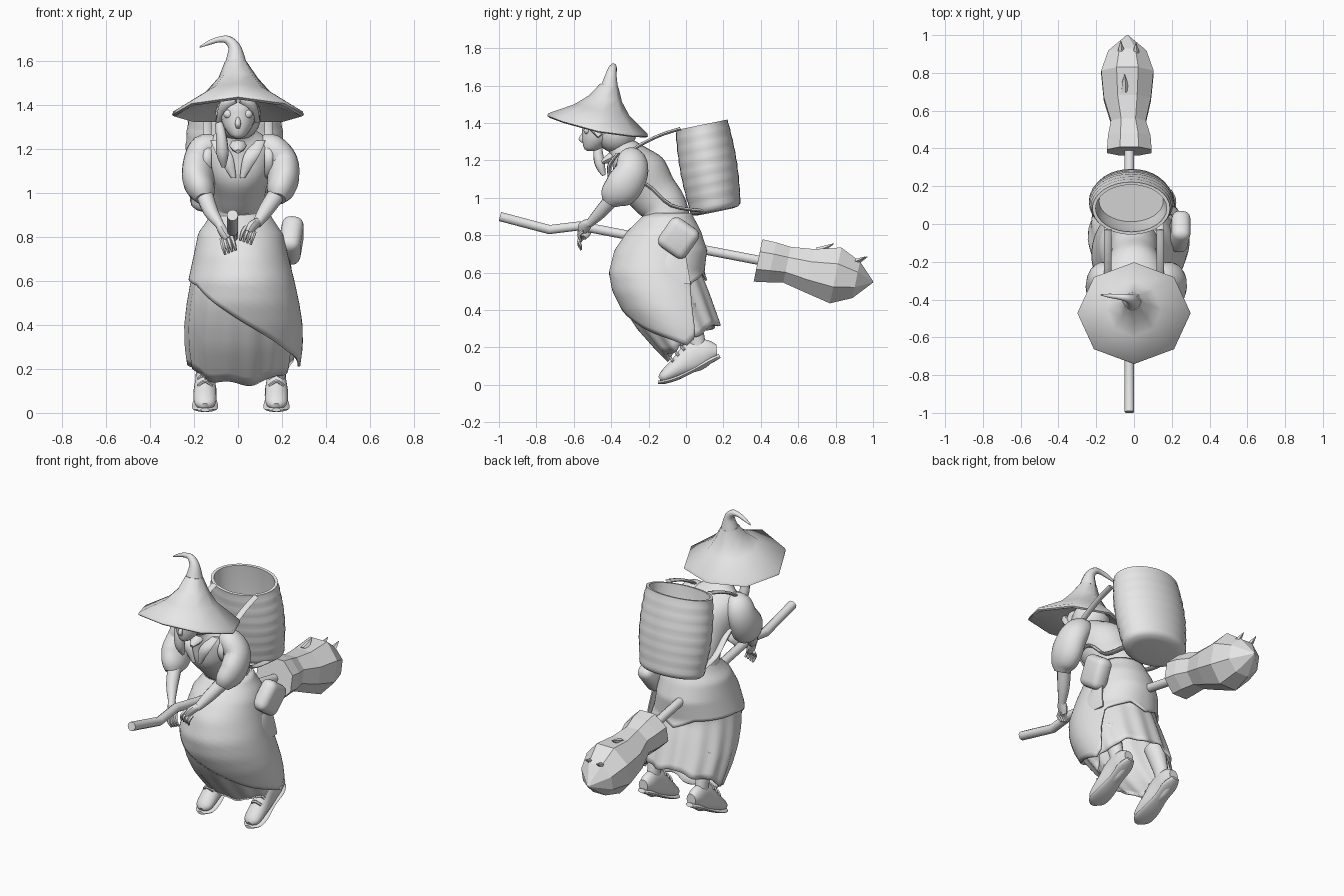
import bpy, bmesh
from math import sin, cos, pi, radians
from mathutils import Vector, Matrix

cube = bpy.data.objects.get("Cube")
if cube:
    bpy.data.objects.remove(cube)

clay = bpy.data.materials.new("light_grey")
clay.use_nodes = True
clay.diffuse_color = (0.8, 0.8, 0.8, 1)
clay.node_tree.nodes["Principled BSDF"].inputs["Base Color"].default_value = clay.diffuse_color
SIDES = (("right", -1), ("left", 1))


def finish(name, bm, angle=45):
    """Turn a bmesh into a shaded, coloured object."""
    bmesh.ops.recalc_face_normals(bm, faces=bm.faces)
    mesh = bpy.data.meshes.new(name)
    bm.to_mesh(mesh)
    bm.free()
    if angle:
        mesh.shade_smooth()
        mesh.set_sharp_from_angle(angle=radians(angle))
    mesh.materials.append(clay)
    obj = bpy.data.objects.new(name, mesh)
    bpy.context.collection.objects.link(obj)
    return obj


def skin(name, loops, caps=True, angle=45):
    """Bridge equal rings of points into one surface."""
    bm = bmesh.new()
    rows = [[bm.verts.new(p) for p in loop] for loop in loops]
    n = len(rows[0])
    for low, high in zip(rows, rows[1:]):
        for i in range(n):
            k = (i + 1) % n
            bm.faces.new((low[i], low[k], high[k], high[i]))
    if caps:
        bm.faces.new(rows[0])
        bm.faces.new(rows[-1])
    return finish(name, bm, angle)


def spline(rings, steps):
    """Smoothly fill in between rings."""
    out = []
    last = len(rings) - 1
    for i in range(last):
        a, b, c, d = (rings[min(max(i + k, 0), last)] for k in (-1, 0, 1, 2))
        for s in range(steps):
            t = s / steps
            out.append([q + t * (r - p + t * (2*p - 5*q + 4*r - u + t * (3*q - p - 3*r + u))) / 2
                        for p, q, r, u in zip(a, b, c, d)])
    return out + [rings[-1]]


def loft(name, rings, n=16, steps=4, axis=None, angle=45, droop=0, phase=0):
    """Elliptical rings (x, y, z, width radius, depth radius) along a path."""
    rings = spline(rings, steps)
    centres = [Vector(r[:3]) for r in rings]
    last = len(rings) - 1
    way, loops = Vector((0, 0, 1)), []
    turn = way.rotation_difference(way)
    for i, ring in enumerate(rings):
        new = Vector(axis) if axis else centres[min(i + 1, last)] - centres[max(i - 1, 0)]
        turn = way.rotation_difference(new) @ turn
        way = new
        loop = []
        for k in range(n):
            a = 2 * pi * k / n + phase
            p = centres[i] + turn @ Vector((ring[3] * cos(a), ring[4] * sin(a), 0))
            p.z -= droop * p.x ** 2
            loop.append(p)
        loops.append(loop)
    return skin(name, loops, True, angle)


def tube(name, points, radius, flat=1, **options):
    """Constant section tube or strap."""
    return loft(name, [(*p, radius, radius * flat) for p in points], **options)


def ball(name, place, size):
    bm = bmesh.new()
    bmesh.ops.create_uvsphere(bm, u_segments=20, v_segments=12, radius=1,
                              matrix=Matrix.Translation(place) @ Matrix.Diagonal((*size, 1)))
    return finish(name, bm)


def lerp(table, t):
    """Read a row of a sorted table at t."""
    for a, b in zip(table, table[1:]):
        if t <= b[0]:
            f = max(0, (t - a[0]) / (b[0] - a[0]))
            return [p + (q - p) * f for p, q in zip(a[1:], b[1:])]
    return table[-1][1:]


UP = (0, 0, 1)

# Hat: faceted drooping brim, cone and kinked tip
loft("hat", [(0, -.44, 1.42, .11, .11), (0, -.472, 1.375, .29, .262), (0, -.472, 1.383, .3, .275),
             (0, -.472, 1.398, .295, .27), (0, -.45, 1.47, .145, .15), (0, -.43, 1.53, .088, .09),
             (-.01, -.41, 1.6, .05, .05)],
     n=8, steps=1, axis=(0, .2, .98), droop=.3, angle=50)
loft("hat_tip", [(-.01, -.41, 1.59, .05, .05), (-.015, -.4, 1.66, .03, .03), (-.045, -.39, 1.697, .02, .02),
                 (-.085, -.385, 1.7, .014, .014), (-.13, -.38, 1.686, .011, .011),
                 (-.175, -.375, 1.665, .003, .003)], n=10)

# Head with pointed chin, face and hair
ball("head", (0, -.455, 1.37), (.085, .098, .1))
loft("jaw", [(0, -.465, 1.37, .083, .09), (0, -.48, 1.31, .068, .075), (0, -.5, 1.265, .038, .045),
             (0, -.51, 1.25, .012, .018)], axis=UP, n=20)
loft("nose", [(0, -.545, 1.35, .008, .008), (0, -.558, 1.315, .013, .017), (0, -.55, 1.295, .008, .008)],
     axis=UP, n=10)
ball("hair_back", (0, -.375, 1.35), (.105, .11, .11))
for side, s in SIDES:
    ball(side + "_eye", (s * .043, -.53, 1.36), (.023, .017, .02))
    loft(side + "_fringe", [(s * .01, -.545, 1.43, .02, .02), (s * .06, -.525, 1.405, .025, .02),
                            (s * .085, -.46, 1.33, .012, .02)], n=8)
loft("braid", [(-.085, -.46, 1.32, .02, .02), (-.075, -.47, 1.25, .025, .025), (-.07, -.46, 1.18, .028, .028),
               (-.065, -.44, 1.12, .01, .01)], n=10)

# Leaning torso and neck
loft("torso", [(0, -.1, .84, .14, .13), (0, -.12, .95, .125, .125), (0, -.18, 1.03, .13, .135),
               (0, -.25, 1.13, .155, .15), (0, -.31, 1.22, .15, .1), (0, -.36, 1.28, .065, .065),
               (0, -.42, 1.33, .045, .045)], n=24)
loft("collar_knot", [(0, -.37, 1.23, .04, .03), (0, -.41, 1.21, .035, .025), (0, -.45, 1.19, .012, .01)], n=8)

# Arms: puffed sleeve, forearm, hand and fingers
for side, s in SIDES:
    out = .025 if s > 0 else 0
    lift = .03 if s > 0 else 0
    loft(side + "_lapel", [(s * .02, -.4, 1.07, .012, .01), (s * .06, -.41, 1.17, .035, .012),
                           (s * .1, -.36, 1.24, .025, .012)], n=8, axis=UP)
    loft(side + "_sleeve", [(s * .1, -.3, 1.215, .05, .05), (s * .15, -.29, 1.2, .07, .08),
                            (s * (.175 + out), -.29, 1.14, .072, .09),
                            (s * (.18 + out), -.335, 1.06, .072, .1),
                            (s * (.165 + out), -.385, 1.01, .06, .08),
                            (s * (.155 + out), -.41, .975, .038, .045)], n=18)
    loft(side + "_forearm", [(s * (.155 + out), -.39, 1, .04, .04), (s * .125, -.46, .92, .034, .034),
                             (s * .085, -.52, .86, .021, .021)], n=12)
    loft(side + "_hand", [(s * .09, -.515, .87, .02, .02), (s * .065, -.54, .82 + lift, .034, .022),
                          (s * .045, -.555, .79 + lift, .025, .018)], n=10)
    for f in range(4):
        tip = s * (.01 + f * .016)
        low = .74 - f * .006 + lift * 1.5
        loft(f"{side}_finger_{f}", [(s * (.035 + f * .013), -.55, .815 + lift - f * .008, .011, .011),
                                    (s * .01 + tip, -.572, low + .035, .01, .01),
                                    (tip, -.56, low, .006, .006)], n=6)

# Skirts: shared body outline as height, front, back, half width
OUTLINE = [(.1, -.08, .2, .22), (.2, -.18, .2, .24), (.3, -.27, .2, .255), (.4, -.335, .165, .258),
           (.5, -.385, .13, .247), (.6, -.405, .09, .23), (.72, -.375, .105, .205), (.82, -.31, .075, .185),
           (.87, -.26, .05, .15), (.93, -.2, .02, .12)]


def drape(name, hem, grow, pleat, flare, rows=20, n=84):
    loops = []
    for j in range(rows + 1):
        t = j / rows
        loop = []
        for i in range(n):
            a = 2 * pi * i / n
            z = .92 + (hem(a) - .92) * t
            front, back, half = lerp(OUTLINE, z)
            r = 1 + grow + t * (pleat * cos(14 * a) + flare * max(0, cos(a)))
            loop.append((.01 + half * r * cos(a), (front + back + (back - front) * r * sin(a)) / 2, z))
        loops.append(loop)
    cloth = skin(name, loops, caps=False, angle=60)
    thick = cloth.modifiers.new("cloth", "SOLIDIFY")
    thick.thickness = .012


HEM = [(0, .21), (15, .25), (35, .54), (70, .6), (90, .56), (120, .61), (180, .61), (215, .58),
       (270, .42), (320, .28), (360, .21)]
drape("underskirt", lambda a: .23 + .1 * sin(a) + .01 * cos(7 * a), -.03, .025, 0)
drape("overskirt", lambda a: lerp(HEM, a * 180 / pi)[0], .03, 0, .1)

# Hip pouch and the cloth flap under it
bm = bmesh.new()
bmesh.ops.create_cube(bm, size=1, matrix=Matrix.Translation((.242, -.04, .785))
                      @ Matrix.Rotation(radians(-35), 4, "X") @ Matrix.Rotation(radians(8), 4, "Y")
                      @ Matrix.Diagonal((.1, .18, .185, 1)))
bmesh.ops.bevel(bm, geom=bm.edges[:], offset=.042, segments=4, profile=.5, affect="EDGES")
finish("hip_pouch", bm)
loft("pouch_flap", [(.245, -.06, .54, .01, .09), (.24, -.08, .6, .012, .1), (.225, -.05, .7, .012, .05)],
     n=10, axis=UP)

# Legs and laced shoes with lifted heels
for side, x in (("right", -.15), ("left", .175)):
    loft(side + "_leg", [(x, .07, .16, .036, .042), (x, .055, .25, .037, .045), (x, .0, .42, .06, .06)])
    loft(side + "_shoe", [(x, -.14, .03, .02, .015), (x, -.115, .045, .048, .033), (x, -.04, .095, .053, .055),
                          (x, .04, .15, .044, .082), (x, .11, .175, .042, .07), (x, .165, .18, .03, .035)])
    loft(side + "_sole", [(x, -.15, .014, .02, .009), (x, -.11, .018, .056, .012), (x, -.04, .04, .058, .012),
                          (x, .05, .085, .045, .012), (x, .13, .13, .048, .016), (x, .18, .155, .025, .012)])
    for k in range(3):
        y, z = -.082 + k * .03, .145 + k * .03
        tube(f"{side}_lace_{k}", [(x - .032, y + .014, z - .02), (x, y - .002, z), (x + .032, y + .014, z - .02)],
             .008, n=6)

# Woven basket: rippled wall, hollow inside, rounded base
wall = []
for i in range(25):
    t = i / 24
    swell = .94 + .1 * sin(pi * t) + .04 * t + .01 * sin(t * 14 * pi)
    wall.append((-.015, .158 - .075 * t, .945 + .445 * t, .21 * swell, .145 * swell))
base = [(-.015, .16, .925, .14, .09), (-.015, .159, .93, .18, .122)]
inside = [(-.015, .083, 1.39, .188, .127), (-.015, .1, 1.26, .188, .127), (-.015, .12, 1.14, .17, .11)]
loft("basket", base + wall + inside, n=32, steps=1, axis=(0, -.2, .98))

# Shoulder straps
for side, s in SIDES:
    x = s * .14
    tube(side + "_strap", [(x, -.03, 1.37), (x, -.15, 1.33), (x, -.28, 1.26), (x, -.37, 1.17), (x, -.32, 1.08),
                           (x, -.21, 1.07), (x, -.08, .96), (x, .09, .93)], .02, flat=.45, n=8)

# Broom: bent stick, faceted bristles with slanted end, loose twigs
stick = [(-.025, -.995, .9), (-.025, -.73, .83), (-.025, -.57, .85), (-.025, .42, .66)]
tube("broom_stick", stick, .026, n=10, steps=1)
loft("broom_bristles", [(-.025, .385, .665, .128, .125), (-.025, .46, .655, .122, .118),
                        (-.03, .54, .642, .1, .106), (-.035, .66, .61, .135, .128),
                        (-.035, .8, .585, .15, .165), (-.035, .91, .562, .11, .108),
                        (-.035, 1, .55, .004, .004)],
     n=8, steps=1, axis=(0, .975, -.2), angle=0, phase=pi / 8)
for k, (x, y, z) in enumerate([(-.05, .7, .72), (-.07, .88, .65), (.01, .87, .65)]):
    loft(f"broom_twig_{k}", [(x, y, z, .02, .015), (x, y + .05, z + .015, .016, .012),
                             (x, y + .09, z + .035, .002, .002)], n=5, steps=1, angle=0)
